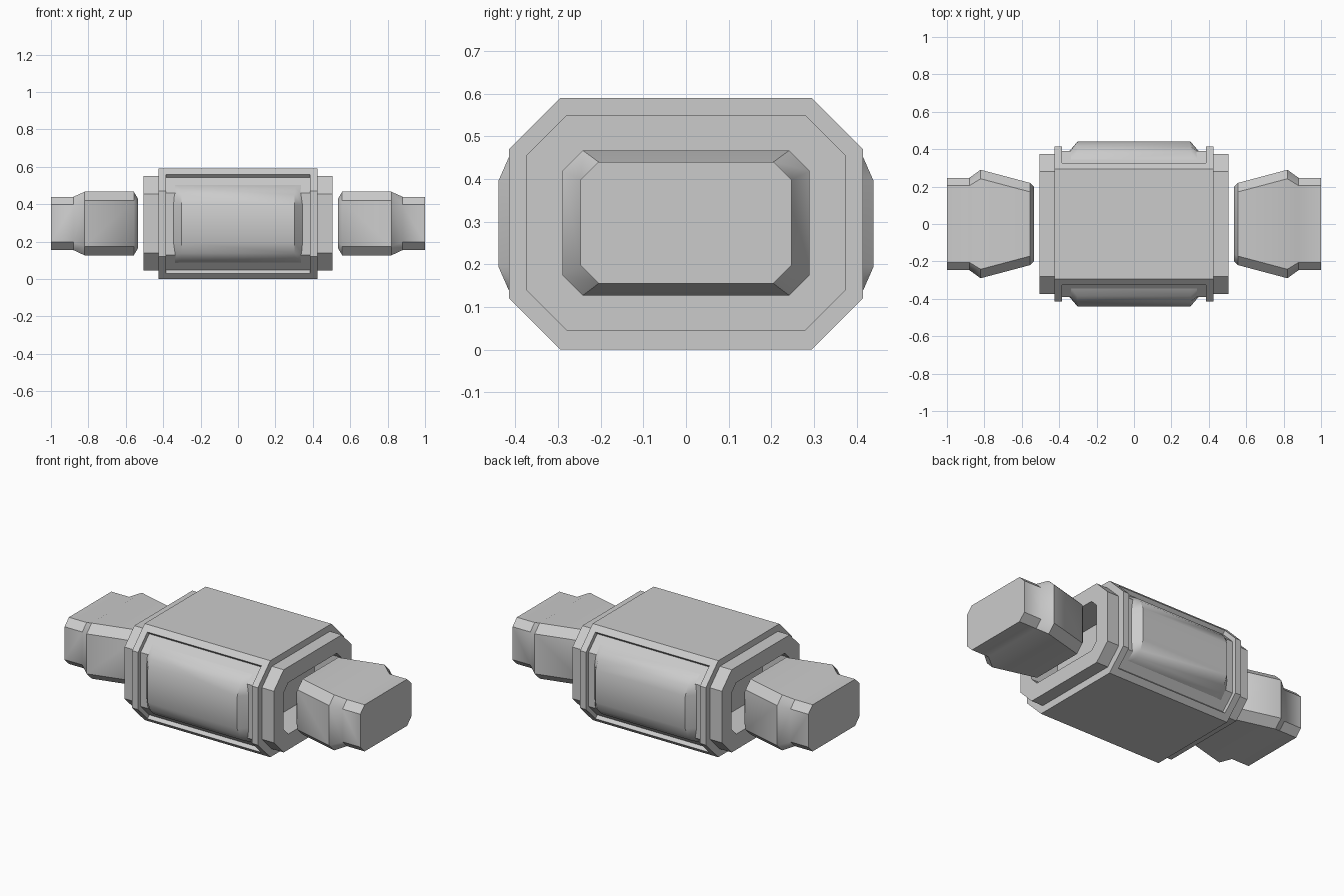
import bpy, bmesh, math

if "Cube" in bpy.data.objects:
    bpy.data.objects.remove(bpy.data.objects["Cube"])


def octagon(y, z0, z1, c):
    """Chamfered rectangle in the y-z plane."""
    return [(-y + c, z0), (y - c, z0), (y, z0 + c), (y, z1 - c),
            (y - c, z1), (-y + c, z1), (-y, z1 - c), (-y, z0 + c)]


def loft(name, sections):
    """Skin a list of (x, profile) sections and cap both ends."""
    bm = bmesh.new()
    rings = [[bm.verts.new((x, y, z)) for y, z in prof] for x, prof in sections]
    n = len(rings[0])
    for a, b in zip(rings, rings[1:]):
        for i in range(n):
            j = (i + 1) % n
            bm.faces.new((a[i], a[j], b[j], b[i]))
    bm.faces.new(rings[0])
    bm.faces.new(rings[-1])
    bmesh.ops.recalc_face_normals(bm, faces=bm.faces)
    mesh = bpy.data.meshes.new(name)
    bm.to_mesh(mesh)
    bm.free()
    ob = bpy.data.objects.new(name, mesh)
    bpy.context.collection.objects.link(ob)
    bpy.ops.object.select_all(action='DESELECT')
    ob.select_set(True)
    bpy.context.view_layer.objects.active = ob
    bpy.ops.object.shade_smooth_by_angle(angle=math.radians(36))
    return ob


# Housing: end pockets, stepped collars and recessed middle in one skin
pocket = octagon(.28, .14, .455, .045)
end = octagon(.375, .045, .55, .095)
collar = octagon(.415, 0, .59, .12)
middle = octagon(.39, .01, .58, .12)
half = [(.32, pocket), (.505, pocket), (.505, end), (.425, end),
        (.425, collar), (.385, collar), (.385, middle)]
loft("housing", [(-x, p) for x, p in half] + half[::-1])

# Top and bottom plates that overhang the side recesses
plate = [(-.295, .59), (-.325, .56), (-.305, .54),
         (.305, .54), (.325, .56), (.295, .59)]
loft("top_plate", [(-.385, plate), (.385, plate)])
under = [(y, .59 - z) for y, z in plate]
loft("bottom_plate", [(-.385, under), (.385, under)])

# Bulging side pads with bevelled borders
root = [(.33, .08), (.33, .512)]
rim = [(.338, .508), (.383, .46), (.39, .395), (.39, .195), (.383, .13), (.338, .082)]
crown = [(.385, .485), (.415, .452), (.44, .395), (.44, .195), (.415, .138), (.385, .105)]
for name, s in (("front_pad", -1), ("back_pad", 1)):
    low, high = ([(s * y, z) for y, z in root + p] for p in (rim, crown))
    loft(name, [(-.345, low), (-.303, high), (.303, high), (.345, low)])

# Flared plugs floating off both ends
plug = [(.535, octagon(.20, .165, .43, .04)), (.557, octagon(.22, .127, .467, .048)),
        (.82, octagon(.29, .127, .467, .048)), (.88, octagon(.247, .155, .44, .042)),
        (1, octagon(.247, .155, .44, .042))]
for name, s in (("left_plug", -1), ("right_plug", 1)):
    loft(name, [(s * x, p) for x, p in plug])
